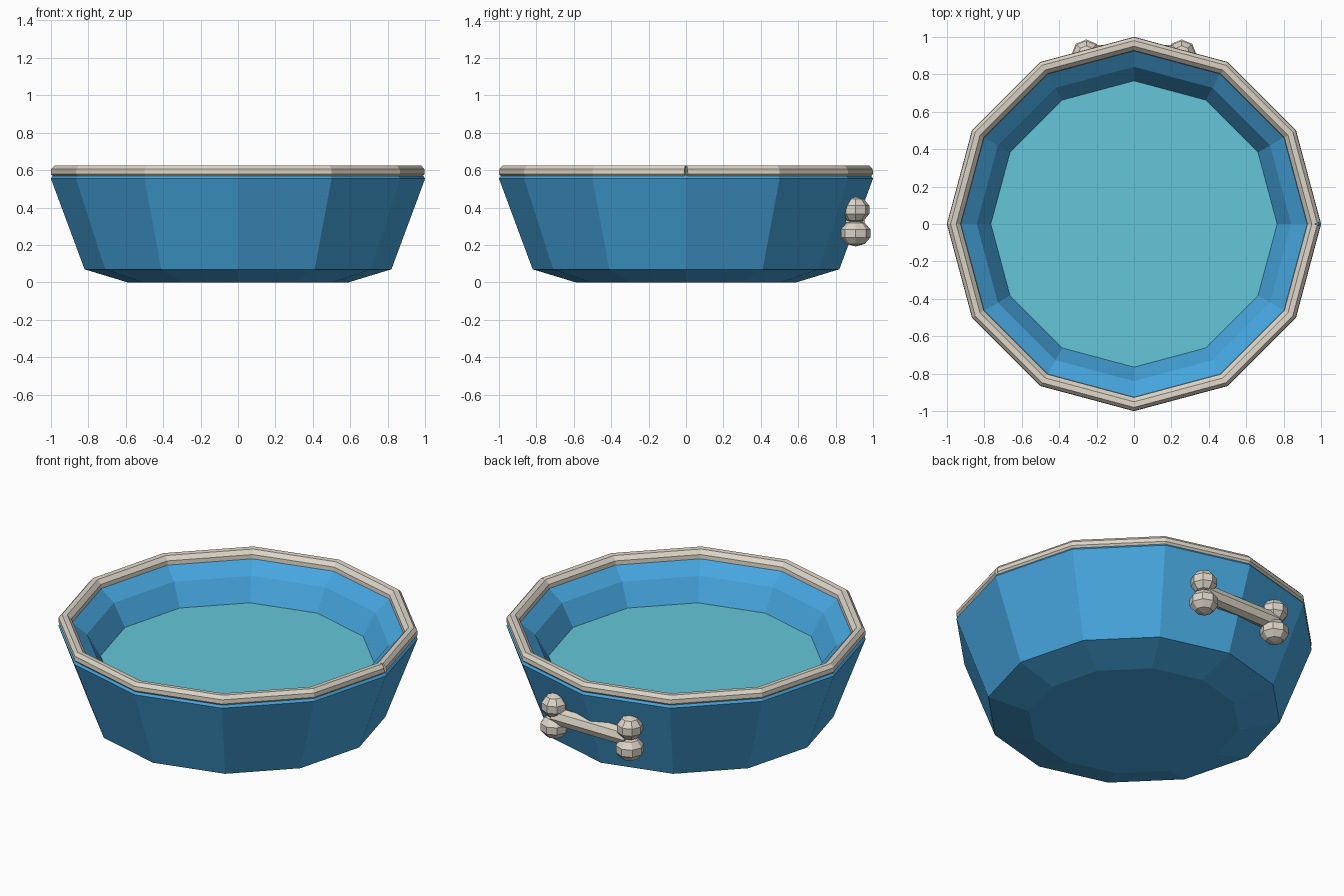
import bpy, bmesh, math
from mathutils import Vector, Matrix

SIDES = 12
STEP = 2 * math.pi / SIDES

cube = bpy.data.objects.get("Cube")
if cube:
    bpy.data.objects.remove(cube, do_unlink=True)


def material(name, color):
    m = bpy.data.materials.new(name)
    m.use_nodes = True
    m.diffuse_color = (*color, 1)
    m.node_tree.nodes["Principled BSDF"].inputs["Base Color"].default_value = (*color, 1)
    return m


blue = material("bowl blue", (0.061, 0.38, 0.73))
aqua = material("water aqua", (0.127, 0.565, 0.69))
cream = material("cream", (0.72, 0.67, 0.57))


def finish(bm, name, mat):
    bmesh.ops.recalc_face_normals(bm, faces=bm.faces)
    mesh = bpy.data.meshes.new(name)
    bm.to_mesh(mesh)
    bm.free()
    mesh.materials.append(mat)
    obj = bpy.data.objects.new(name, mesh)
    bpy.context.collection.objects.link(obj)
    return obj


def polar(r, z, angle):
    return Vector((r * math.cos(angle), r * math.sin(angle), z))


# Bowl: one profile from outer base, over the lip, to the inner floor
profile = [(0.59, 0), (0.82, 0.07), (1.0, 0.555), (0.985, 0.575), (0.925, 0.575),
           (0.84, 0.51), (0.76, 0.37), (0.62, 0.14)]
bm = bmesh.new()
rings = [[bm.verts.new(polar(r, z, i * STEP)) for i in range(SIDES)] for r, z in profile]
for a, b in zip(rings, rings[1:]):
    for i in range(SIDES):
        j = (i + 1) % SIDES
        bm.faces.new((a[i], a[j], b[j], b[i]))
bm.faces.new(rings[0][::-1])
bm.faces.new(rings[-1])
finish(bm, "bowl", blue)

# Water surface
bm = bmesh.new()
bm.faces.new([bm.verts.new(polar(0.765, 0.38, i * STEP)) for i in range(SIDES)])
finish(bm, "water", aqua)

# Rim: a tube swept round the lip, its two square-cut ends meeting at +x
section = [(0.985, 0.563), (1.0, 0.58), (0.998, 0.605), (0.98, 0.625),
           (0.95, 0.623), (0.927, 0.6), (0.925, 0.575), (0.94, 0.563)]
middle = 0.962
bm = bmesh.new()
loops = []
for i in range(SIDES + 1):
    angle = i * STEP
    tilt = STEP / 2 if i == 0 else -STEP / 2 if i == SIDES else 0
    loops.append([bm.verts.new(polar(middle, z, angle)
                               + polar((r - middle) * math.cos(tilt), 0, angle + tilt))
                  for r, z in section])
n = len(section)
for a, b in zip(loops, loops[1:]):
    for k in range(n):
        bm.faces.new((a[k], b[k], b[(k + 1) % n], a[(k + 1) % n]))
bm.faces.new(loops[0])
bm.faces.new(loops[-1][::-1])
finish(bm, "rim", cream)

# Bone on the back: shaft and two pairs of faceted knobs
bm = bmesh.new()
bmesh.ops.create_cone(bm, cap_ends=True, segments=8, radius1=0.052, radius2=0.052, depth=0.5,
                      matrix=Matrix.Translation((0, 0.905, 0.325)) @ Matrix.Rotation(math.pi / 2, 4, "Y"))
finish(bm, "bone_shaft", cream)

for side, x in (("left", 0.255), ("right", -0.255)):
    for level, z, radius in (("upper", 0.388, 0.077), ("lower", 0.262, 0.083)):
        bm = bmesh.new()
        bmesh.ops.create_uvsphere(bm, u_segments=8, v_segments=5, radius=1)
        bmesh.ops.scale(bm, vec=(radius, radius, 0.07), verts=bm.verts)
        bmesh.ops.translate(bm, vec=(x, 0.907, z), verts=bm.verts)
        finish(bm, f"bone_knob_{level}_{side}", cream)
